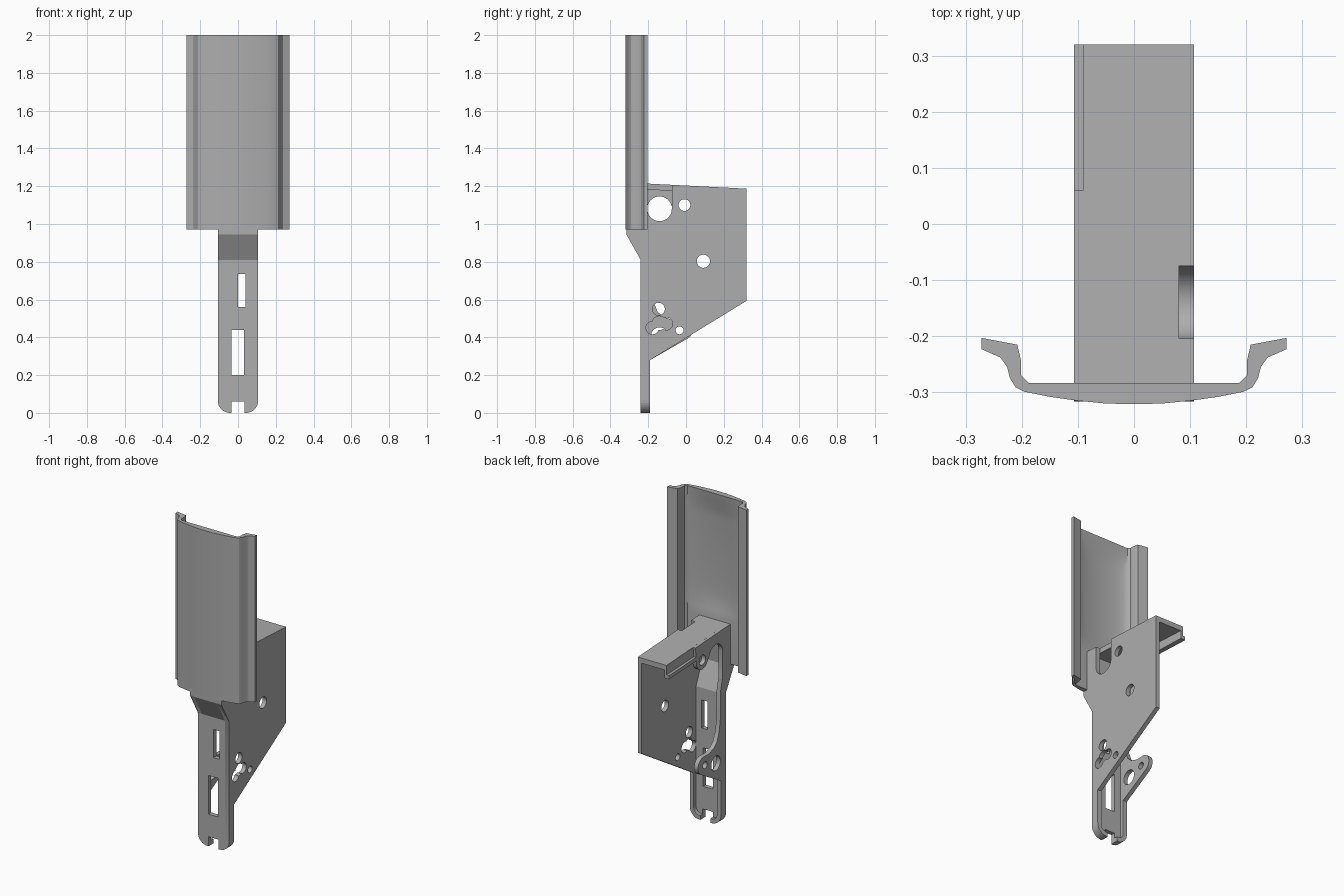
import bpy, bmesh, math
from mathutils import Vector

old = bpy.data.objects.get("Cube")
if old:
    bpy.data.objects.remove(old, do_unlink=True)

grey = bpy.data.materials.new("plain grey")
grey.use_nodes = True
grey.diffuse_color = (0.42, 0.42, 0.42, 1)
grey.node_tree.nodes["Principled BSDF"].inputs["Base Color"].default_value = grey.diffuse_color


def loft(name, rings):
    """Closed solid through a list of equal-length rings."""
    bm = bmesh.new()
    loops = [[bm.verts.new(p) for p in ring] for ring in rings]
    n = len(loops[0])
    for a, b in zip(loops, loops[1:]):
        for i in range(n):
            j = (i + 1) % n
            bm.faces.new((a[i], a[j], b[j], b[i]))
    bm.faces.new(loops[0])
    bm.faces.new(loops[-1])
    bmesh.ops.recalc_face_normals(bm, faces=bm.faces)
    mesh = bpy.data.meshes.new(name)
    bm.to_mesh(mesh)
    bm.free()
    mesh.materials.append(grey)
    ob = bpy.data.objects.new(name, mesh)
    bpy.context.collection.objects.link(ob)
    return ob


def side_part(name, outline, x0, x1):
    """Extrude a (y, z) outline along x."""
    return loft(name, [[(x, y, z) for y, z in outline] for x in (x0, x1)])


def front_part(name, outline, y0, y1):
    """Extrude an (x, z) outline along y."""
    return loft(name, [[(x, y, z) for x, z in outline] for y in (y0, y1)])


def arc(cu, cv, r, a0, a1, steps=8):
    angles = [math.radians(a0 + (a1 - a0) * i / steps) for i in range(steps + 1)]
    return [(cu + r * math.cos(a), cv + r * math.sin(a)) for a in angles]


def rect(u0, u1, v0, v1):
    return [(u0, v0), (u1, v0), (u1, v1), (u0, v1)]


def cut(ob, cutters):
    for c in cutters:
        c.hide_render = True
        mod = ob.modifiers.new("cut", 'BOOLEAN')
        mod.operation = 'DIFFERENCE'
        mod.solver = 'EXACT'
        mod.object = c
    bpy.context.view_layer.update()
    deps = bpy.context.evaluated_depsgraph_get()
    mesh = bpy.data.meshes.new_from_object(ob.evaluated_get(deps))
    ob.modifiers.clear()
    ob.data = mesh
    for c in cutters:
        bpy.data.objects.remove(c, do_unlink=True)


def drill(y, z, r, x0, x1):
    return side_part("drill", arc(y, z, r, 0, 348.75, 31), x0, x1)


def smooth(ob):
    bpy.ops.object.select_all(action='DESELECT')
    ob.select_set(True)
    bpy.context.view_layer.objects.active = ob
    bpy.ops.object.shade_smooth_by_angle(angle=math.radians(30))


W, T = 0.107, 0.027   # half width and sheet thickness
IN = W - T


# Bowed upper channel with flared wings and a scooped inner face
def channel_ring(z, scoop):
    outer = [(0, -0.321), (0.05, -0.32), (0.1, -0.315), (0.15, -0.308), (0.195, -0.299),
             (0.211, -0.291), (0.221, -0.275), (0.226, -0.255), (0.238, -0.238),
             (0.272, -0.223), (0.272, -0.203), (0.208, -0.215)]
    inner = [(0.201, -0.245, 0), (0.201, -0.27, 0), (0.188, -0.283, 0), (0.165, -0.283, 0.01),
             (0.1, -0.283, 0.02), (0.05, -0.283, 0.024), (0, -0.283, 0.025)]
    half = outer + [(x, y - d * scoop) for x, y, d in inner]
    other = [(-x, y) for x, y in reversed(half[1:-1])]
    return [(x, y, z) for x, y in half + other]


stations = [(0.97, 0), (1.23, 0), (1.27, 0.35), (1.31, 0.7), (1.36, 0.92), (1.42, 1),
            (1.84, 1), (1.89, 0.8), (1.95, 0.3), (2.0, 0)]
channel = loft("upper_channel", [channel_ring(z, s) for z, s in stations])
smooth(channel)

# Flat front strip with rounded foot, notch and slots
right_foot = [(0.035, 0.06), (0.035, 0)] + arc(W - 0.065, 0.065, 0.065, -90, 0)
outline = right_foot + [(W, 0.81), (-W, 0.81)] + [(-x, z) for x, z in reversed(right_foot)]
strip = front_part("front_strip", outline, -0.24, -0.24 + T)
cut(strip, [front_part("slot", rect(-0.035, 0.032, 0.2, 0.44), -0.3, -0.15),
            front_part("slot", rect(0, 0.041, 0.56, 0.735), -0.3, -0.15)])

# Rolled rim around the foot on both sides
rim = arc(W - 0.065, 0.065, 0.065, -90, 0) + arc(W - 0.065, 0.065, 0.065 - T, 0, -90)
rim = [(0.035, 0)] + rim + [(0.035, T)]
for side, label in ((1, "left"), (-1, "right")):
    front_part(label + "_foot_rim", [(side * x, z) for x, z in rim], -0.239, -0.19)

# Sloping neck joining strip to channel
side_part("sloped_neck", [(-0.24, 0.81), (-0.316, 0.945), (-0.316, 0.98), (-0.284, 1.21),
                          (-0.25, 1.21), (-0.278, 0.96), (-0.213, 0.81)], -W, W)

# Large left side plate
plate = side_part("left_side_plate", [
    (-0.24, 0.065), (-0.19, 0.065), (-0.19, 0.28), (0.32, 0.593), (0.32, 1.187),
    (-0.284, 1.218), (-0.316, 0.97), (-0.316, 0.945), (-0.24, 0.81)], IN, W)
holes = [(-0.14, 1.08, 0.065), (-0.008, 1.1, 0.031), (0.092, 0.803, 0.035),
         (-0.034, 0.437, 0.021), (-0.145, 0.55, 0.033), (-0.178, 0.45, 0.034),
         (-0.104, 0.472, 0.033), (-0.142, 0.475, 0.037)]
cut(plate, [drill(y, z, r, 0.05, 0.15) for y, z, r in holes]
    + [side_part("notch", rect(-0.204, -0.074, 1.085, 1.3), 0.05, 0.15)])
smooth(plate)

# Right side flange: rim, hooked upper boss and lower lug
hook = arc(-0.14, 1.08, 0.066, 15, 180, 12)
flange = side_part("right_side_flange", [
    (-0.24, 0.065), (-0.19, 0.065), (-0.19, 0.28)]
    + arc(-0.02, 0.44, 0.055, -55, 80, 8)
    + [(-0.07, 0.492), (-0.12, 0.508), (-0.15, 0.535), (-0.172, 0.59), (-0.185, 0.67),
       (-0.185, 0.83), (-0.206, 0.92)]
    + list(reversed(hook))
    + arc(-0.008, 1.1, 0.058, 200, 360, 8)
    + [(0.06, 1.2), (-0.284, 1.218), (-0.316, 0.97), (-0.316, 0.945), (-0.24, 0.81)], -W, -IN)
cut(flange, [drill(-0.008, 1.1, 0.031, -0.15, -0.05), drill(-0.034, 0.437, 0.021, -0.15, -0.05),
             drill(-0.14, 0.408, 0.045, -0.15, -0.05)])
smooth(flange)

# Top plate with down-turned lip and ledge on the right
side_part("top_plate", [(-0.284, 1.218), (0.32, 1.187), (0.32, 1.155), (-0.284, 1.186)], -0.09, IN)
side_part("top_lip", [(0.04, 1.2), (0.32, 1.187), (0.32, 1.105), (0.04, 1.115)], -0.091, -0.075)
side_part("lip_ledge", [(0.04, 1.14), (0.32, 1.128), (0.32, 1.105), (0.04, 1.117)], -W, -0.075)
